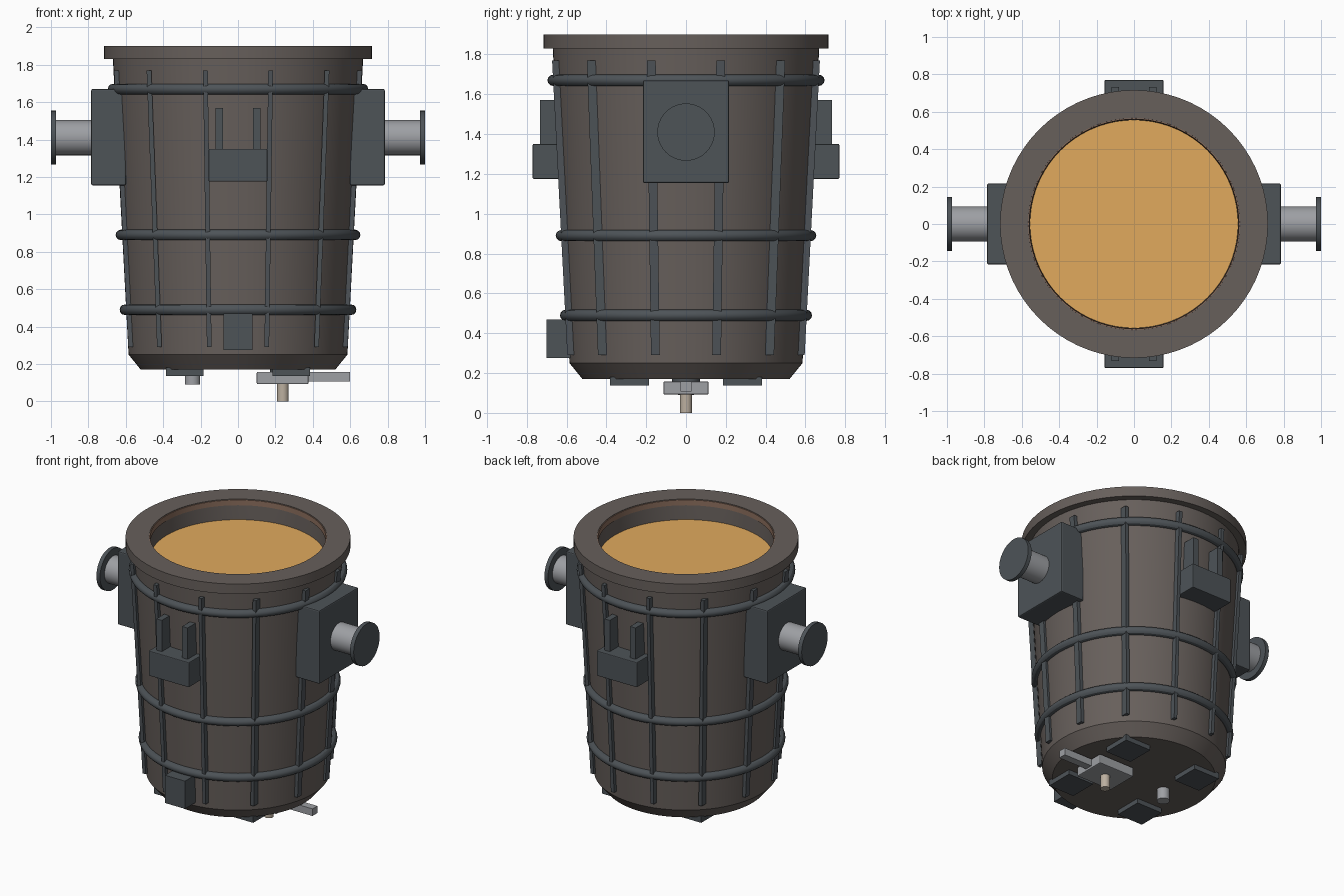
import bpy, bmesh, math
from mathutils import Vector

if "Cube" in bpy.data.objects:
    bpy.data.objects.remove(bpy.data.objects["Cube"])


def material(name, r, g, b):
    m = bpy.data.materials.new(name)
    m.diffuse_color = (r, g, b, 1)
    m.use_nodes = True
    m.node_tree.nodes["Principled BSDF"].inputs["Base Color"].default_value = m.diffuse_color
    return m


SHELL = material("shell_brown", 0.135, 0.115, 0.105)
DARK = material("dark_steel", 0.075, 0.087, 0.097)
STEEL = material("bright_steel", 0.34, 0.35, 0.37)
LINING = material("lining", 0.25, 0.15, 0.105)
MELT = material("melt", 0.75, 0.40, 0.11)
CLAY = material("fireclay", 0.50, 0.43, 0.35)


def finish(name, bm, mat, bevel=0, smooth=False):
    bmesh.ops.recalc_face_normals(bm, faces=bm.faces)
    me = bpy.data.meshes.new(name)
    bm.to_mesh(me)
    bm.free()
    me.materials.append(mat)
    ob = bpy.data.objects.new(name, me)
    bpy.context.collection.objects.link(ob)
    if bevel:
        mod = ob.modifiers.new("edge_bevel", 'BEVEL')
        mod.width = bevel
        mod.segments = 2
    if smooth:
        bpy.ops.object.select_all(action='DESELECT')
        ob.select_set(True)
        bpy.context.view_layer.objects.active = ob
        bpy.ops.object.shade_smooth_by_angle(angle=math.radians(30))
    return ob


def box(name, lo, hi, mat, bevel=0):
    lo, hi = Vector(lo), Vector(hi)
    bm = bmesh.new()
    bmesh.ops.create_cube(bm, size=1)
    for v in bm.verts:
        v.co = (lo + hi) / 2 + v.co * (hi - lo)
    return finish(name, bm, mat, bevel)


def lathe(name, profile, mat, steps=72, closed=False):
    # Revolve (radius, z) points around z
    bm = bmesh.new()
    vs = [bm.verts.new((r, 0, z)) for r, z in profile]
    n = len(vs)
    es = [bm.edges.new((vs[i], vs[(i + 1) % n])) for i in range(n if closed else n - 1)]
    bmesh.ops.spin(bm, geom=vs + es, axis=(0, 0, 1), cent=(0, 0, 0),
                   angle=math.tau, steps=steps, use_duplicate=False)
    bmesh.ops.remove_doubles(bm, verts=bm.verts, dist=1e-5)
    return finish(name, bm, mat, smooth=True)


def cylinder(name, r, length, centre, mat, along_x=False, steps=40):
    ob = lathe(name, [(0, -length / 2), (r, -length / 2), (r, length / 2), (0, length / 2)], mat, steps)
    ob.location = centre
    if along_x:
        ob.rotation_euler.y = math.pi / 2
    return ob


def shell_radius(z):
    return 0.585 + (z - 0.25) * 0.0535


# Vessel shell with chamfered base and rim flange
lathe("ladle_shell", [(0, 0.17), (0.52, 0.17), (0.585, 0.25), (0.669, 1.83), (0.716, 1.83),
                      (0.716, 1.90), (0.566, 1.90), (0.555, 1.74), (0.49, 0.30), (0, 0.30)], SHELL)

# Refractory lip and molten surface
lathe("lining_lip", [(0.57, 1.86), (0.57, 1.896), (0.56, 1.896), (0.558, 1.86)], LINING, closed=True)
cylinder("molten_surface", 0.556, 0.02, (0, 0, 1.75), MELT, steps=72)

# Stiffening bands
for i, z in enumerate((0.49, 0.89, 1.67)):
    major = shell_radius(z) + 0.007
    pts = [(major + 0.028 * math.cos(a * math.tau / 12), z + 0.028 * math.sin(a * math.tau / 12))
           for a in range(12)]
    lathe(f"stiffening_band_{i + 1}", pts, DARK, closed=True)

# Twelve leaning vertical ribs, square to the axes
for k in range(12):
    a = math.radians(15 + 30 * k)
    bm = bmesh.new()
    bmesh.ops.create_cube(bm, size=1)
    for v in bm.verts:
        z = 0.29 if v.co.z < 0 else 1.77
        r = shell_radius(z) + 0.007
        v.co = (r * math.cos(a) + v.co.x * 0.025, r * math.sin(a) + v.co.y * 0.044, z)
    finish(f"rib_{k + 1}", bm, DARK)

# Trunnions on both sides
for s, side in ((-1, "left"), (1, "right")):
    x0, x1 = sorted((s * 0.60, s * 0.785))
    box(f"trunnion_block_{side}", (x0, -0.217, 1.155), (x1, 0.217, 1.67), DARK, 0.008)
    cylinder(f"trunnion_pin_{side}", 0.094, 0.23, (s * 0.865, 0, 1.41), STEEL, True)
    cylinder(f"trunnion_flange_{side}", 0.144, 0.028, (s * 0.986, 0, 1.41), DARK, True)

# Brackets with twin uprights, front and back
for s, side in ((-1, "front"), (1, "back")):
    y0, y1 = sorted((s * 0.61, s * 0.77))
    box(f"bracket_{side}", (-0.157, y0, 1.175), (0.157, y1, 1.35), DARK, 0.005)
    y0, y1 = sorted((s * 0.63, s * 0.733))
    for t in (-1, 1):
        x = t * 0.10
        box(f"bracket_upright_{side}", (x - 0.021, y0, 1.34), (x + 0.021, y1, 1.57), DARK)

# Low tilting lug on the front
box("tilting_lug", (-0.078, -0.70, 0.275), (0.078, -0.56, 0.47), DARK)

# Base pads
for sx in (-1, 1):
    for sy in (-1, 1):
        x, y = sx * 0.285, sy * 0.283
        box("base_pad", (x - 0.1, y - 0.098, 0.137), (x + 0.1, y + 0.098, 0.18), DARK)

# Slide gate, its rod, nozzle and the stirring plug
box("slide_gate", (0.10, -0.113, 0.092), (0.377, 0.113, 0.158), STEEL, 0.006)
box("gate_rod", (0.36, -0.027, 0.107), (0.598, 0.027, 0.157), STEEL)
cylinder("gate_neck", 0.07, 0.04, (0.24, 0, 0.165), DARK, steps=32)
cylinder("nozzle", 0.031, 0.13, (0.24, 0, 0.065), CLAY, steps=32)
cylinder("stirring_plug", 0.041, 0.09, (-0.243, 0, 0.135), STEEL, steps=32)
